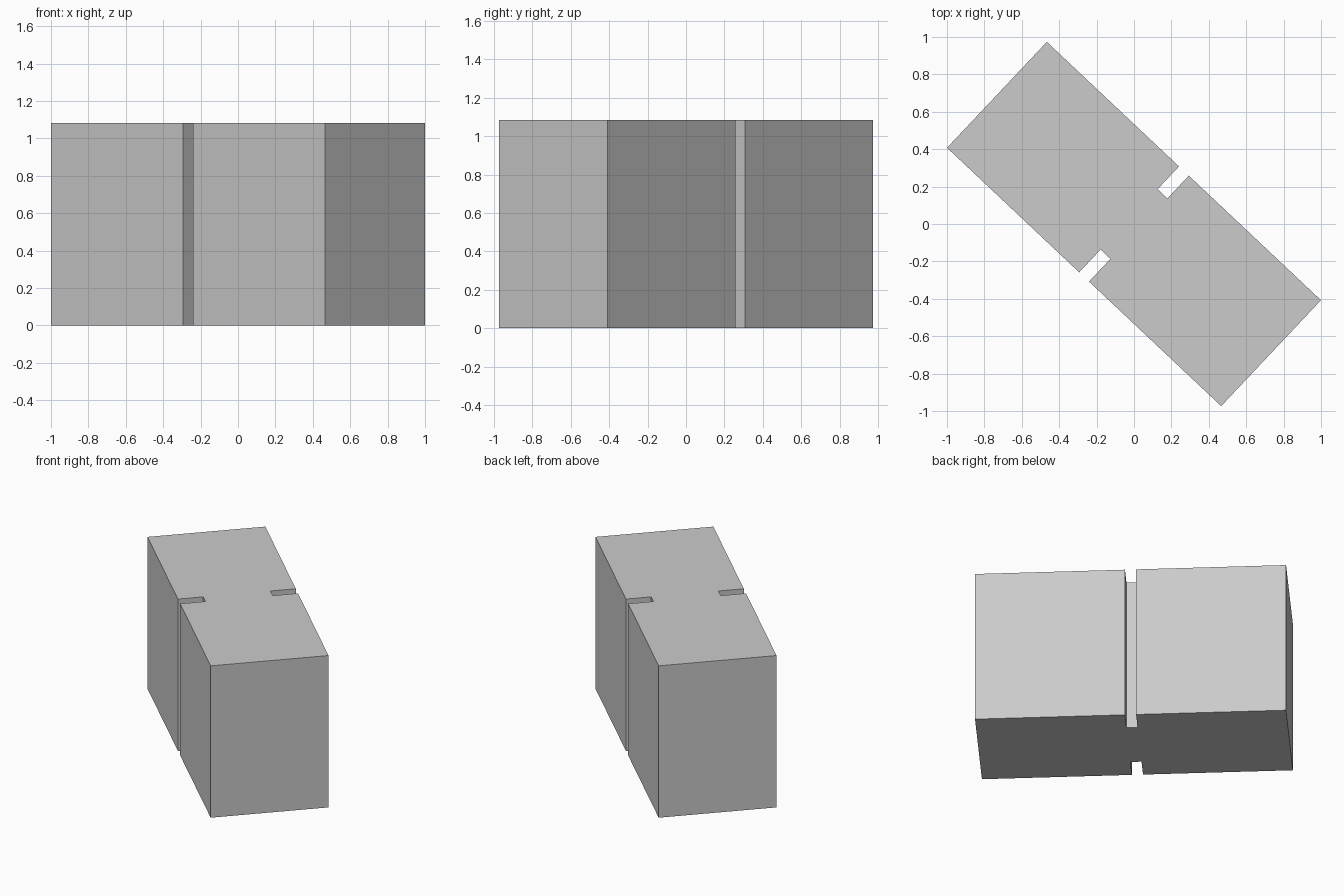
import bpy, bmesh, math
from mathutils import Matrix

if "Cube" in bpy.data.objects:
    bpy.data.objects.remove(bpy.data.objects["Cube"])

LENGTH, WIDTH, HEIGHT = 2.014, 0.778, 1.083
SLOT_W, SLOT_D = 0.072, 0.167
ANGLE = math.radians(-43.3)

# Half outline: one long side with its central slot; the other half is a 180 degree turn
l, w, s = LENGTH / 2, WIDTH / 2, SLOT_W / 2
half = [(l, w), (s, w), (s, w - SLOT_D), (-s, w - SLOT_D), (-s, w), (-l, w)]
outline = half + [(-x, -y) for x, y in half]

# Slotted block: extrude the outline upward, then turn it about z
bm = bmesh.new()
base = bm.faces.new([bm.verts.new((x, y, 0)) for x, y in outline])
top = bmesh.ops.extrude_face_region(bm, geom=[base], use_keep_orig=True)
bmesh.ops.translate(bm, vec=(0, 0, HEIGHT),
                    verts=[g for g in top["geom"] if isinstance(g, bmesh.types.BMVert)])
bmesh.ops.recalc_face_normals(bm, faces=bm.faces)
bm.transform(Matrix.Rotation(ANGLE, 4, "Z"))

mesh = bpy.data.meshes.new("slotted_block")
bm.to_mesh(mesh)
bm.free()
bpy.context.collection.objects.link(bpy.data.objects.new("slotted_block", mesh))
